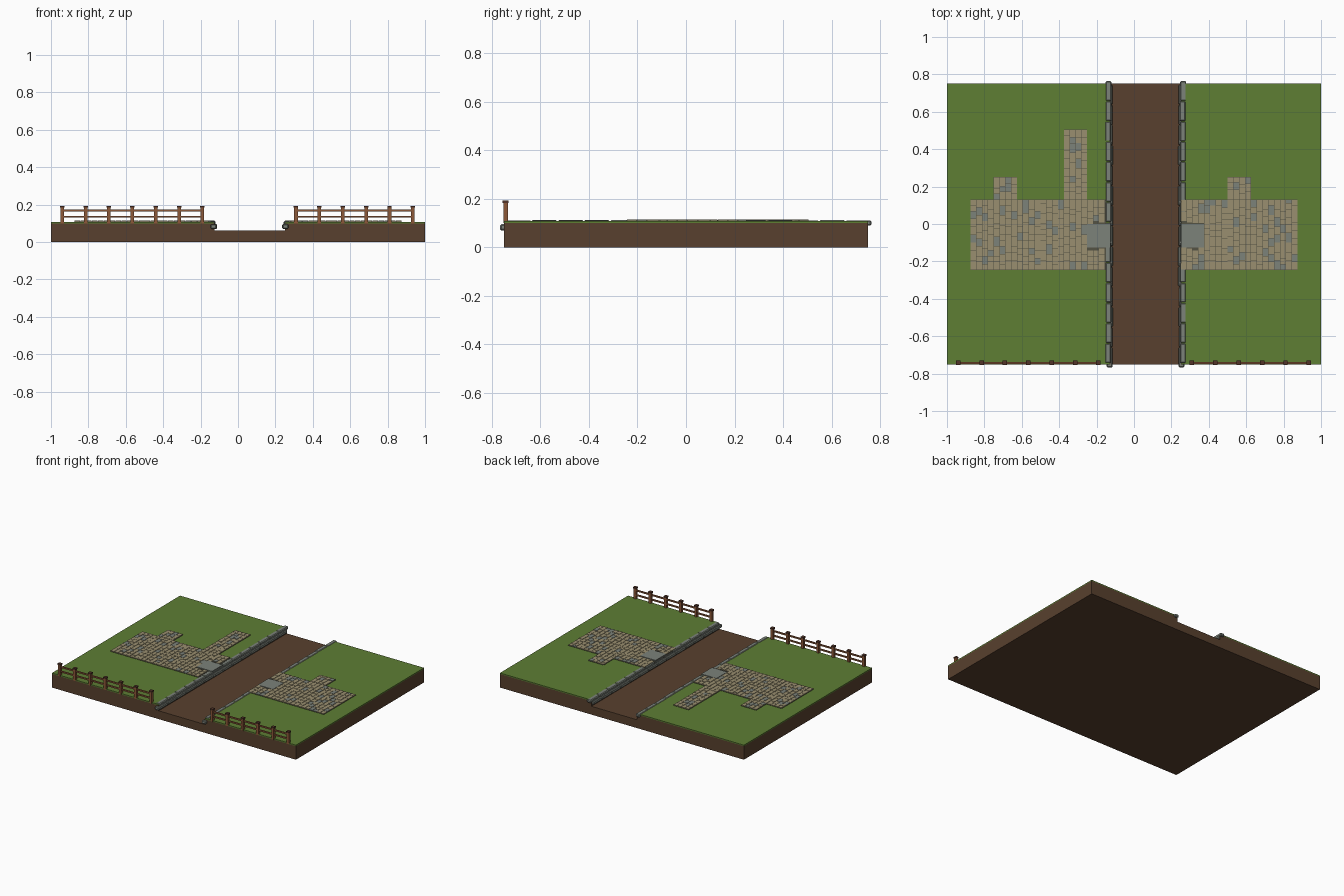
import bpy, bmesh, random
from mathutils import Matrix, Vector

if "Cube" in bpy.data.objects:
    bpy.data.objects.remove(bpy.data.objects["Cube"])

random.seed(4)


def mat(name, r, g, b):
    lin = [((c / 255 + 0.055) / 1.055) ** 2.4 for c in (r, g, b)]
    m = bpy.data.materials.new(name)
    m.diffuse_color = (*lin, 1)
    m.use_nodes = True
    m.node_tree.nodes["Principled BSDF"].inputs["Base Color"].default_value = m.diffuse_color
    return m


SOIL = mat("soil brown", 88, 64, 46)
GRASS = mat("grass green", 94, 126, 52)
STONE = mat("grey stone", 124, 130, 122)
TAN = mat("tan cobble", 154, 143, 112)
GROUT = mat("dark grout", 84, 82, 68)
WOOD = mat("fence wood", 140, 88, 56)
CAP = mat("dark wood", 82, 52, 40)


def add_box(bm, lo, hi, mi=0, bevel=0.0):
    """Axis-aligned box, optionally bevelled, with one material slot."""
    size = [h - l for l, h in zip(lo, hi)]
    mid = [(h + l) / 2 for l, h in zip(lo, hi)]
    tmp = bmesh.new()
    bmesh.ops.create_cube(tmp, size=1)
    bmesh.ops.transform(tmp, matrix=Matrix.Translation(mid) @ Matrix.Diagonal((*size, 1)), verts=tmp.verts)
    if bevel:
        bmesh.ops.bevel(tmp, geom=tmp.edges[:], offset=bevel, segments=1, affect='EDGES')
    for f in tmp.faces:
        f.material_index = mi
    me = bpy.data.meshes.new("tmp")
    tmp.to_mesh(me)
    tmp.free()
    bm.from_mesh(me)
    bpy.data.meshes.remove(me)


def finish(name, bm, *mats):
    me = bpy.data.meshes.new(name)
    bm.to_mesh(me)
    bm.free()
    for m in mats:
        me.materials.append(m)
    ob = bpy.data.objects.new(name, me)
    bpy.context.collection.objects.link(ob)
    return ob


# soil block with a sunken channel, made from one extruded profile
bm = bmesh.new()
prof = [(-1, 0), (1, 0), (1, .1), (.25, .1), (.25, .0615), (-.125, .0615), (-.125, .1), (-1, .1)]
face = bm.faces.new([bm.verts.new((x, -.75, z)) for x, z in prof])
ext = bmesh.ops.extrude_face_region(bm, geom=[face])
bmesh.ops.translate(bm, vec=Vector((0, 1.5, 0)), verts=[v for v in ext["geom"] if isinstance(v, bmesh.types.BMVert)])
bmesh.ops.recalc_face_normals(bm, faces=bm.faces[:])
finish("soil_base", bm, SOIL)

# grass layers
for name, x0, x1 in (("grass_left", -1, -.13), ("grass_right", .255, 1)):
    bm = bmesh.new()
    add_box(bm, (x0, -.75, .1), (x1, .75, .108))
    finish(name, bm, GRASS)

# curb stones: two staggered courses on each channel edge
for name, edge, s in (("curb_left", -.125, 1), ("curb_right", .25, -1)):
    bm = bmesh.new()
    for inner, outer, z0, z1, y0, y1 in ((.012, -.02, .07, .095, -.767, .745),
                                         (.004, -.028, .089, .111, -.745, .765)):
        n = 14
        step = (y1 - y0) / n
        for i in range(n):
            j = random.uniform(-.002, .002)
            xs = sorted((edge + s * (inner + j), edge + s * (outer + j)))
            a = y0 + i * step
            add_box(bm, (xs[0], a + .001, z0), (xs[1], a + step - .001, z1 + j * .5), 0, .005)
    finish(name, bm, STONE)

# cobbled paving: each rectangle is filled with staggered columns of stones
C = .125


def paving(name, rects, slab):
    bm = bmesh.new()
    for x0, y0, x1, y1 in rects:
        add_box(bm, (x0, y0, .1), (x1, y1, .1105), 2)
        w = C / 4
        for i in range(round((x1 - x0) / w)):
            a, y = x0 + i * w, y0
            while y < y1 - .001:
                ln = random.choice((.031, .042, .042, .052))
                if y1 - y - ln < .02:
                    ln = y1 - y
                cx, cy = a + w / 2, y + ln / 2
                top = .1135 + random.uniform(0, .0015)
                if not (slab[0] < cx < slab[2] and slab[1] < cy < slab[3]):
                    add_box(bm, (a + .0012, y + .0012, .108), (a + w - .0012, y + ln - .0012, top),
                            1 if random.random() < .15 else 0)
                y += ln
    finish(name, bm, TAN, STONE, GROUT)


SL, SR = (-.25, -.125, -.125, 0), (.25, -.125, .375, 0)
paving("paving_left", [(-.875, -.245, -.15, .13), (-.75, .13, -.625, .25), (-.375, .13, -.25, .505)], SL)
paving("paving_right", [(.25, -.245, .875, .13), (.5, .13, .625, .25)], SR)

# flat landing slabs beside the channel
for name, r in (("slab_left", SL), ("slab_right", SR)):
    bm = bmesh.new()
    add_box(bm, (r[0], r[1], .108), (r[2], r[3], .1155))
    finish(name, bm, STONE)

# fences along the front edge
Y = -.743
for side, first, count in (("left", -.94, 7), ("right", .31, 6)):
    posts, rails = bmesh.new(), bmesh.new()
    for i in range(count):
        x = first + i * C
        add_box(posts, (x - .0095, Y - .0095, .1), (x + .0095, Y + .0095, .184))
        add_box(posts, (x - .012, Y - .012, .183), (x + .012, Y + .012, .193), 1)
    last = first + (count - 1) * C
    for z in (.135, .169):
        add_box(rails, (first, Y - .005, z - .005), (last, Y + .005, z + .005))
    finish("fence_posts_" + side, posts, WOOD, CAP)
    finish("fence_rails_" + side, rails, WOOD)
